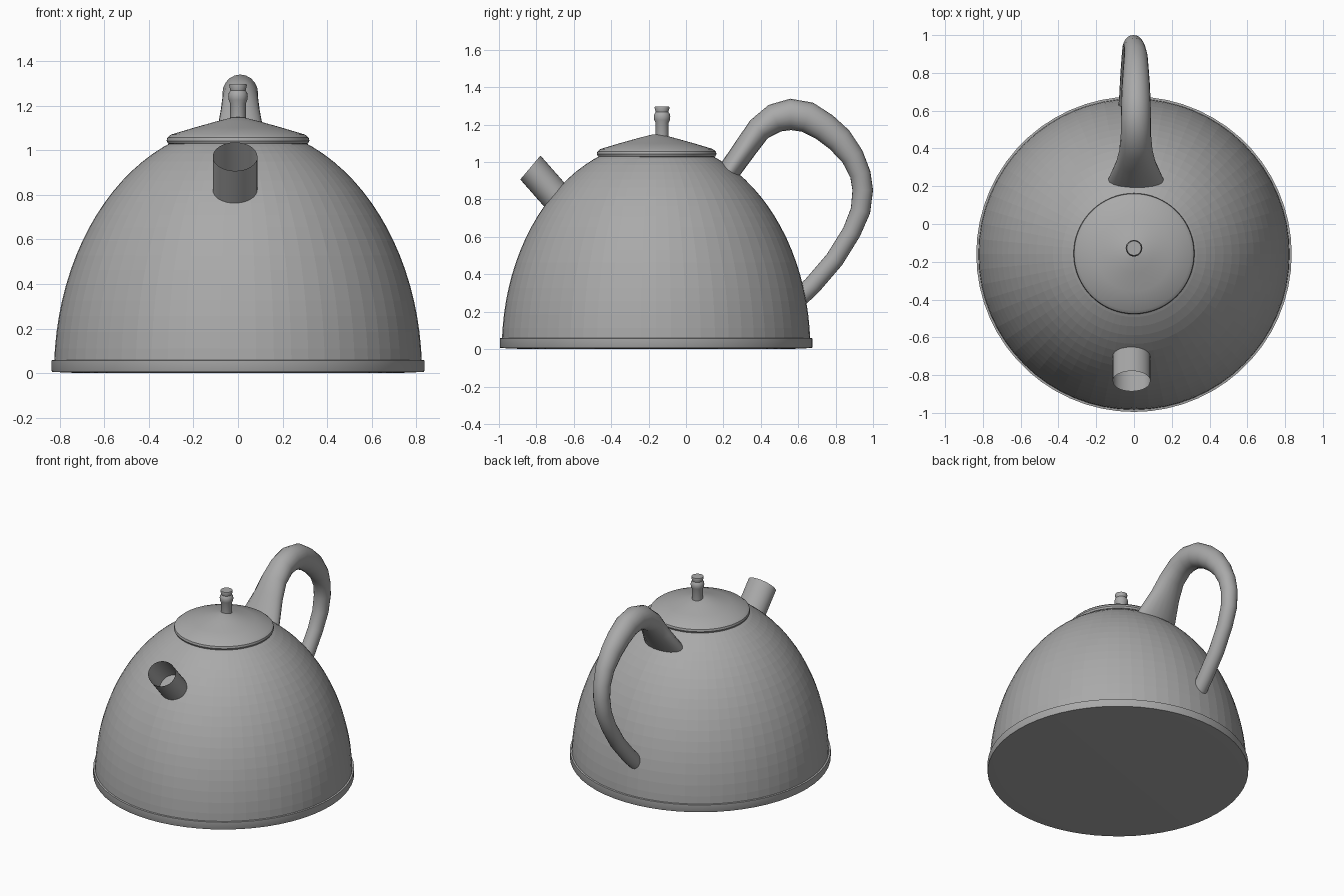
import bpy
import bmesh
import math
from mathutils import Vector, Matrix

cube = bpy.data.objects.get("Cube")
if cube:
    bpy.data.objects.remove(cube, do_unlink=True)

grey = bpy.data.materials.new("plain grey")
grey.use_nodes = True
grey.diffuse_color = (0.4, 0.4, 0.4, 1)
grey.node_tree.nodes["Principled BSDF"].inputs["Base Color"].default_value = (0.4, 0.4, 0.4, 1)

CENTRE_Y = -0.16


def loft(name, rings, caps=(True, True), smooth=True):
    """Skin a list of equal-length point rings into one object."""
    bm = bmesh.new()
    loops = [[bm.verts.new(p) for p in ring] for ring in rings]
    n = len(loops[0])
    for a, b in zip(loops, loops[1:]):
        for i in range(n):
            j = (i + 1) % n
            bm.faces.new((a[i], a[j], b[j], b[i]))
    for cap, loop in zip(caps, (loops[0], loops[-1])):
        if cap:
            bm.faces.new(loop)
    bmesh.ops.recalc_face_normals(bm, faces=bm.faces)
    mesh = bpy.data.meshes.new(name)
    bm.to_mesh(mesh)
    bm.free()
    mesh.materials.append(grey)
    obj = bpy.data.objects.new(name, mesh)
    bpy.context.collection.objects.link(obj)
    if smooth:
        bpy.ops.object.select_all(action='DESELECT')
        obj.select_set(True)
        bpy.context.view_layer.objects.active = obj
        bpy.ops.object.shade_smooth_by_angle(angle=math.radians(35))
    return obj


def ellipse(centre, u, v, n):
    """Ring of points around a centre, spanned by half-axes u and v."""
    angles = [2 * math.pi * i / n for i in range(n)]
    return [centre + u * math.cos(a) + v * math.sin(a) for a in angles]


def lathe(name, profile, y, n=64, **options):
    """Revolve a (radius, height) profile about a vertical axis."""
    rings = [ellipse(Vector((0, y, z)), Vector((r, 0, 0)), Vector((0, r, 0)), n)
             for r, z in profile]
    return loft(name, rings, **options)


# Domed body, an elliptical quarter profile stopped beneath the lid
RINGS = 18
dome = []
for i in range(RINGS + 1):
    a = math.radians(2 + 68 * i / RINGS)
    dome.append((0.825 * math.cos(a), 1.11 * math.sin(a)))
lathe("body", dome, CENTRE_Y, smooth=False)

# Base band with a very shallow underside
lathe("base_band", [(0.7, 0), (0.833, 0.006), (0.835, 0.01), (0.835, 0.058), (0.8, 0.062)],
      CENTRE_Y, n=60)

# Lid with a rounded rim and a low cone
lathe("lid", [(0.3, 1.025), (0.314, 1.03), (0.32, 1.042), (0.317, 1.056), (0.3, 1.07),
              (0.2, 1.1), (0.1, 1.128), (0.03, 1.146), (0.005, 1.148)], CENTRE_Y + 0.003)

# Knob on the lid
lathe("lid_knob", [(0.035, 1.12), (0.035, 1.21), (0.042, 1.225), (0.044, 1.242),
                   (0.041, 1.258), (0.034, 1.268), (0.04, 1.29), (0.038, 1.297)],
      -0.128, n=24)

# Open, slightly flattened spout tube
axis = Vector((0, -0.66, 0.75)).normalized()
mouth = Vector((-0.013, -0.832, 0.971))
across = Vector((0.1, 0, 0))
upward = Vector((0, 0.054, 0.064))
loft("spout", [ellipse(mouth - axis * d, across, upward, 32) for d in (0.28, 0)],
     caps=(False, False))

# Handle path: y, z, half-width across, half-thickness in the side plane
path = [
    (0.19, 0.89, 0.15, 0.06), (0.24, 0.965, 0.145, 0.06), (0.325, 1.085, 0.105, 0.063),
    (0.39, 1.175, 0.088, 0.067), (0.475, 1.235, 0.08, 0.078), (0.56, 1.255, 0.08, 0.084),
    (0.65, 1.24, 0.078, 0.083), (0.74, 1.187, 0.074, 0.077), (0.82, 1.12, 0.068, 0.072),
    (0.89, 1.03, 0.062, 0.062), (0.932, 0.935, 0.056, 0.056), (0.945, 0.85, 0.054, 0.055),
    (0.933, 0.74, 0.052, 0.053), (0.885, 0.625, 0.05, 0.05), (0.795, 0.48, 0.05, 0.05),
    (0.675, 0.34, 0.05, 0.05), (0.59, 0.26, 0.05, 0.05),
]
rings = []
for i, (y, z, wide, thick) in enumerate(path):
    before, after = path[max(i - 1, 0)], path[min(i + 1, len(path) - 1)]
    normal = Vector((0, before[1] - after[1], after[0] - before[0])).normalized()
    # The lower half drifts a little to the model's right
    x = 0.01 - 0.045 * max(0, i - 9) / 7
    rings.append(ellipse(Vector((x, y, z)), Vector((wide, 0, 0)), normal * thick, 20))
loft("handle", rings)
